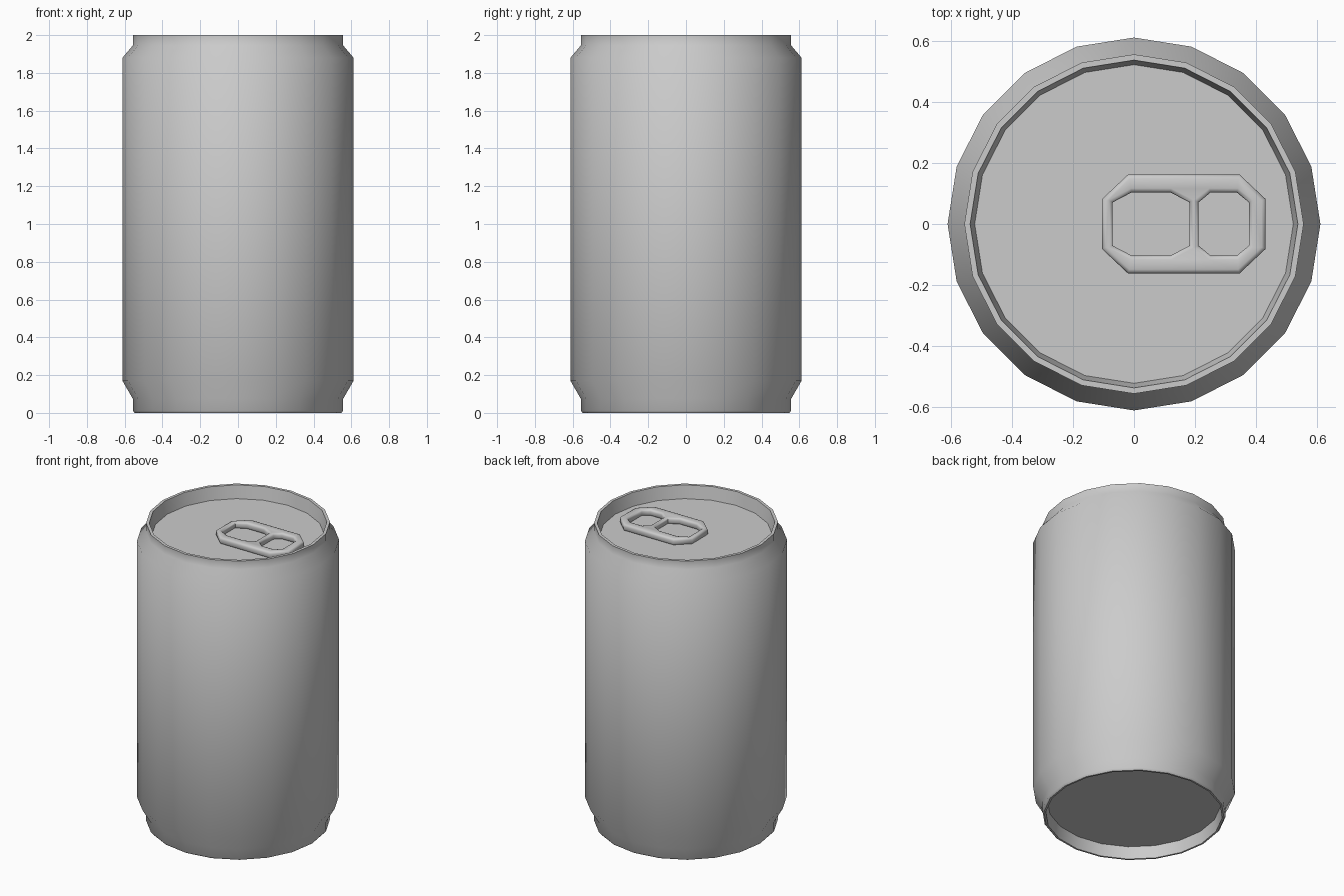
import bpy, bmesh
from math import cos, sin, pi, radians

if "Cube" in bpy.data.objects:
    bpy.data.objects.remove(bpy.data.objects["Cube"])

SIDES = 20


def finish(bm, name, angle):
    bmesh.ops.recalc_face_normals(bm, faces=bm.faces)
    me = bpy.data.meshes.new(name)
    bm.to_mesh(me)
    bm.free()
    ob = bpy.data.objects.new(name, me)
    bpy.context.collection.objects.link(ob)
    bpy.ops.object.select_all(action='DESELECT')
    ob.select_set(True)
    bpy.context.view_layer.objects.active = ob
    bpy.ops.object.shade_smooth_by_angle(angle=radians(angle))
    return ob


# Can body: revolved profile, from recessed base round the outside to the recessed lid
profile = [(0.525, 0.08), (0.535, 0.0), (0.547, 0.0), (0.557, 0.012), (0.557, 0.075),
           (0.612, 0.17), (0.612, 1.88), (0.557, 1.945), (0.557, 2.0),
           (0.538, 2.0), (0.523, 1.915)]
bm = bmesh.new()
rings = [[bm.verts.new((r * cos(2 * pi * i / SIDES), r * sin(2 * pi * i / SIDES), z))
          for i in range(SIDES)] for r, z in profile]
for a, b in zip(rings, rings[1:]):
    for i in range(SIDES):
        j = (i + 1) % SIDES
        bm.faces.new((a[i], a[j], b[j], b[i]))
bm.faces.new(rings[0])
bm.faces.new(rings[-1])
finish(bm, "can_body", 42)


# Pull tab: chamfered outline with two chamfered holes, thickened and rounded
def octagon(bm, x0, x1, h, cx, cy):
    pts = [(x0 + cx, -h), (x1 - cx, -h), (x1, -h + cy), (x1, h - cy),
           (x1 - cx, h), (x0 + cx, h), (x0, h - cy), (x0, -h + cy)]
    vs = [bm.verts.new((x, y, 1.91)) for x, y in pts]
    return [bm.edges.new((vs[i], vs[(i + 1) % 8])) for i in range(8)]


bm = bmesh.new()
edges = (octagon(bm, -0.105, 0.432, 0.162, 0.085, 0.08)
         + octagon(bm, -0.07, 0.182, 0.104, 0.063, 0.033)
         + octagon(bm, 0.212, 0.377, 0.104, 0.04, 0.033))
bmesh.ops.triangle_fill(bm, edges=edges, use_beauty=True, use_dissolve=False,
                        normal=(0, 0, 1))
ext = bmesh.ops.extrude_face_region(bm, geom=bm.faces[:])
bmesh.ops.translate(bm, vec=(0, 0, 0.045),
                    verts=[g for g in ext['geom'] if isinstance(g, bmesh.types.BMVert)])
bmesh.ops.recalc_face_normals(bm, faces=bm.faces)
rim = [e for e in bm.edges if len(e.link_faces) == 2
       and e.calc_face_angle() > 1.2]
bmesh.ops.bevel(bm, geom=rim, offset=0.013, segments=2, profile=0.5,
                affect='EDGES', clamp_overlap=True)
finish(bm, "pull_tab", 50)
